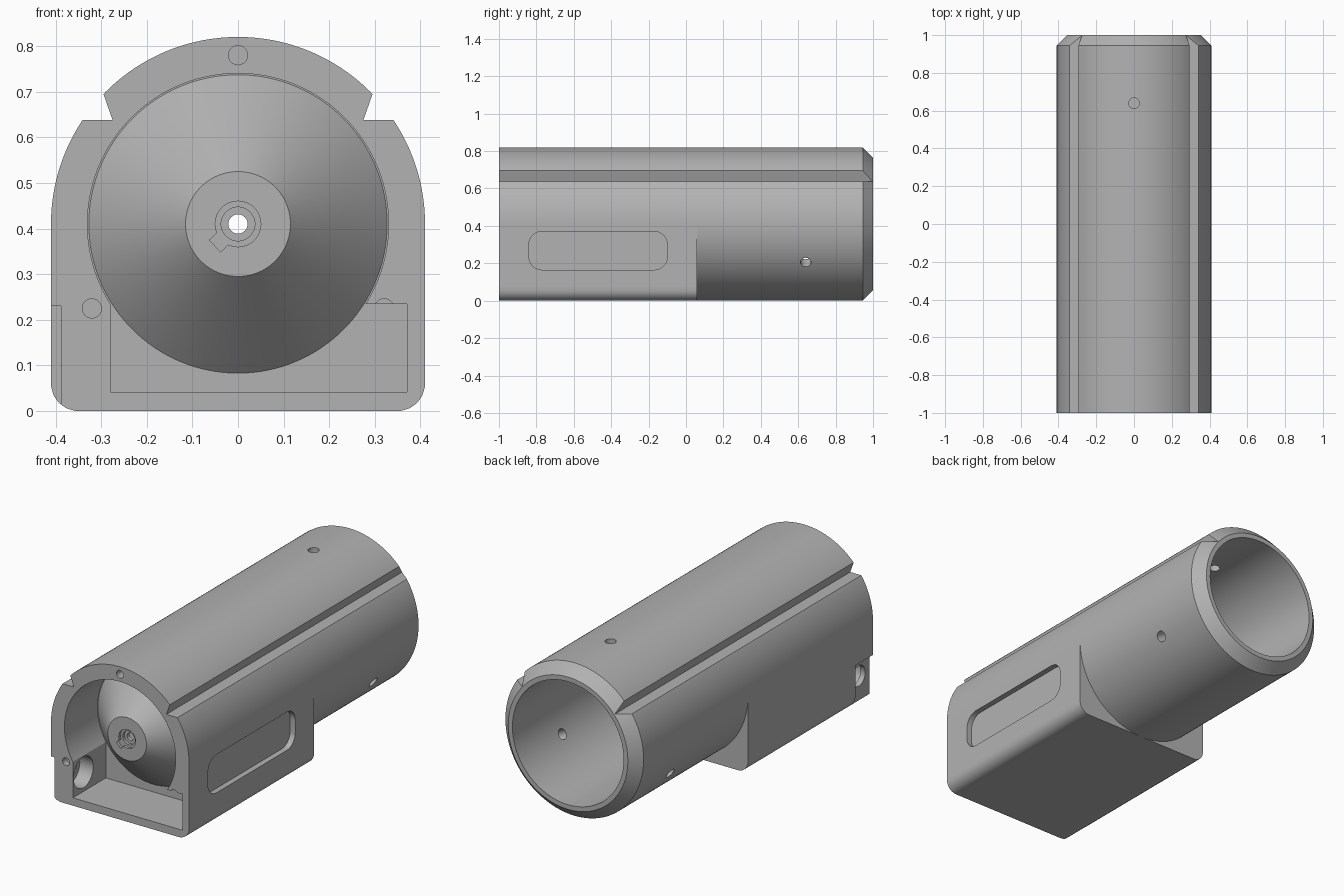
import bpy, bmesh, math
from mathutils import Vector

if "Cube" in bpy.data.objects:
    bpy.data.objects.remove(bpy.data.objects["Cube"], do_unlink=True)

R = 0.41            # outer radius, also the height of the axis
BORE = 0.33
SEG = 192
AXIS = Vector((0, 0, R))


def make_object(name, bm):
    bmesh.ops.remove_doubles(bm, verts=bm.verts, dist=1e-5)
    bmesh.ops.recalc_face_normals(bm, faces=bm.faces)
    mesh = bpy.data.meshes.new(name)
    bm.to_mesh(mesh)
    bm.free()
    obj = bpy.data.objects.new(name, mesh)
    bpy.context.collection.objects.link(obj)
    return obj


def loft(name, rings):
    """Skin a list of equal-length point rings and cap both ends."""
    bm = bmesh.new()
    rows = [[bm.verts.new(p) for p in ring] for ring in rings]
    n = len(rows[0])
    for a, b in zip(rows, rows[1:]):
        for i in range(n):
            j = (i + 1) % n
            bm.faces.new((a[i], a[j], b[j], b[i]))
    bm.faces.new(rows[0])
    bm.faces.new(rows[-1])
    return make_object(name, bm)


def circle(r, y, n=SEG):
    return [(r * math.cos(t), y, R + r * math.sin(t))
            for t in (2 * math.pi * i / n for i in range(n))]


def turned(name, profile, n=SEG):
    return loft(name, [circle(r, y, n) for r, y in profile])


def prism(name, points, vec):
    return loft(name, [points, [Vector(p) + Vector(vec) for p in points]])


def box(name, lo, hi):
    (x0, y0, z0), (x1, y1, z1) = lo, hi
    return prism(name, [(x0, y0, z0), (x1, y0, z0), (x1, y0, z1), (x0, y0, z1)],
                 (0, y1 - y0, 0))


def rod(name, start, end, r, n=32):
    start, end = Vector(start), Vector(end)
    d = end - start
    bm = bmesh.new()
    bmesh.ops.create_cone(bm, cap_ends=True, segments=n, radius1=r, radius2=r,
                          depth=d.length)
    obj = make_object(name, bm)
    obj.rotation_mode = 'QUATERNION'
    obj.rotation_quaternion = d.to_track_quat('Z', 'Y')
    obj.location = (start + end) / 2
    return obj


def combine(tool, operation='DIFFERENCE'):
    tool.hide_render = True
    mod = body.modifiers.new(tool.name, 'BOOLEAN')
    mod.operation, mod.solver, mod.object = operation, 'EXACT', tool
    bpy.context.view_layer.objects.active = body
    bpy.ops.object.modifier_apply(modifier=mod.name)
    bpy.data.objects.remove(tool, do_unlink=True)


def block_ring(y, corner=0.06):
    """Round top, square bottom with rounded corners."""
    ring = []
    inner = R - corner
    for i in range(SEG):
        t = 2 * math.pi * i / SEG
        c, s = math.cos(t), math.sin(t)
        d = R
        if i > SEG // 2:
            d = R / max(abs(c), abs(s))
            if min(abs(c), abs(s)) * d > inner:
                k = inner * (abs(c) + abs(s))
                d = k + math.sqrt(k * k - 2 * inner * inner + corner * corner)
        ring.append((d * c, y, R + d * s))
    return ring


# Outer body: block at the front, tube with chamfered end at the back
body = loft("housing", [block_ring(-1), block_ring(0.06), circle(R, 0.06),
                        circle(R, 0.945), circle(0.355, 1)])

# Long undercut grooves along both shoulders
for side in (1, -1):
    outline = [(0.275, 0.638), (0.6, 0.638), (0.6, 0.852), (0.35, 0.852)]
    combine(prism("groove", [(side * x, -1.1, z) for x, z in outline], (0, 2.2, 0)))

# Front bore and lower compartment
combine(turned("front_bore", [(BORE, -1.1), (BORE, -0.72)]))
combine(box("compartment", (-0.28, -1.1, 0.042), (0.37, -0.72, 0.235)))

# Cone bulkhead between front and back
combine(turned("cone", [(0.115, -0.94), (0.327, -0.72), (0.327, -0.69)]), 'UNION')
combine(turned("back_bore", [(0.1, -0.89), (BORE, -0.66), (BORE, 1.1)]))

# Stepped keyed socket in the cone tip
combine(turned("socket", [(0.05, -1), (0.05, -0.925)], 48))
combine(turned("socket_step", [(0.037, -1), (0.037, -0.91)], 48))
combine(turned("socket_hole", [(0.021, -1), (0.021, -0.8)], 48))
out, across = Vector((-0.72, 0, -0.69)), Vector((0.69, 0, -0.72))
base = AXIS + Vector((0, -1, 0))
combine(prism("key", [base + out * a + across * b for a, b in
                      ((0.03, -0.018), (0.07, -0.018), (0.07, 0.018), (0.03, 0.018))],
              (0, 0.075, 0)))

# Three screw holes in the front rim, three radial holes near the back
for deg in (90, 210, 330):
    d = Vector((math.cos(math.radians(deg)), 0, math.sin(math.radians(deg))))
    rim = AXIS + d * 0.37
    combine(rod("screw_hole", rim + Vector((0, -1.1, 0)), rim + Vector((0, -0.85, 0)), 0.021))
    back = AXIS + Vector((0, 0.64, 0))
    combine(rod("radial_hole", back + d * 0.25, back + d * 0.5, 0.028))

# Shallow rounded recess on one side
slot = []
for cy, cz, first in ((-0.17, 0.3, 0), (-0.77, 0.3, 90), (-0.77, 0.235, 180), (-0.17, 0.235, 270)):
    for step in range(9):
        t = math.radians(first + step * 11.25)
        slot.append((0.38, cy + 0.07 * math.cos(t), cz + 0.07 * math.sin(t)))
combine(prism("side_recess", slot, (0.2, 0, 0)))

# Notched plate seat with a stepped port on the other side
combine(box("port_seat", (-0.5, -1.1, -0.1), (-0.388, -0.85, 0.23)))
combine(rod("port", (-0.5, -0.91, 0.145), (-0.2, -0.91, 0.145), 0.055, 48))
combine(rod("port_counterbore", (-0.36, -0.91, 0.145), (-0.2, -0.91, 0.145), 0.083, 48))

# Grey finish
grey = bpy.data.materials.new("grey")
colour = (0.45, 0.45, 0.45, 1)
grey.use_nodes = True
grey.diffuse_color = colour
grey.node_tree.nodes["Principled BSDF"].inputs["Base Color"].default_value = colour
body.data.materials.clear()
body.data.materials.append(grey)

bpy.ops.object.select_all(action='DESELECT')
body.select_set(True)
bpy.context.view_layer.objects.active = body
bpy.ops.object.shade_smooth_by_angle(angle=math.radians(25))
